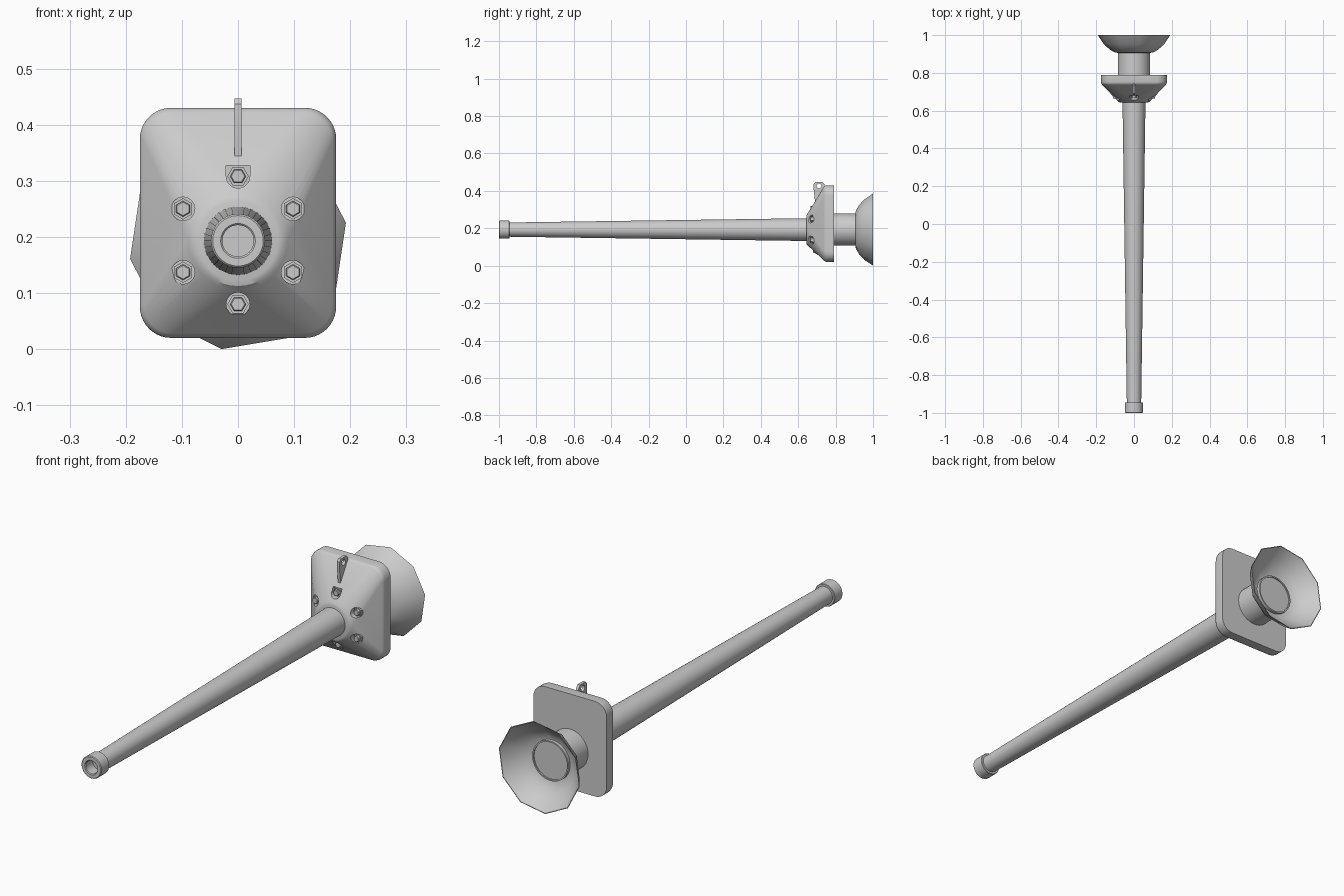
import bpy, bmesh, math
from mathutils import Vector

if "Cube" in bpy.data.objects:
    bpy.data.objects.remove(bpy.data.objects["Cube"])

AXIS_Z = 0.193          # height of the barrel axis
steel = bpy.data.materials.new("grey_steel")
steel.diffuse_color = (0.6, 0.6, 0.6, 1)
steel.use_nodes = True
steel.node_tree.nodes["Principled BSDF"].inputs["Base Color"].default_value = steel.diffuse_color


def make(name, bm, angle=30, smooth=True):
    """Turn a bmesh into a named object."""
    bmesh.ops.remove_doubles(bm, verts=bm.verts[:], dist=1e-5)
    bmesh.ops.recalc_face_normals(bm, faces=bm.faces[:])
    me = bpy.data.meshes.new(name)
    bm.to_mesh(me)
    bm.free()
    me.materials.append(steel)
    ob = bpy.data.objects.new(name, me)
    bpy.context.collection.objects.link(ob)
    if smooth:
        soften(ob, angle)
    return ob


def soften(ob, angle=30):
    bpy.ops.object.select_all(action='DESELECT')
    ob.select_set(True)
    bpy.context.view_layer.objects.active = ob
    bpy.ops.object.shade_smooth_by_angle(angle=math.radians(angle))


def loft(rings, closed=False):
    """Skin a list of point rings; cap the ends unless closed."""
    bm = bmesh.new()
    vs = [[bm.verts.new(p) for p in ring] for ring in rings]
    n = len(vs[0])
    pairs = list(zip(vs, vs[1:])) + ([(vs[-1], vs[0])] if closed else [])
    for a, b in pairs:
        for i in range(n):
            j = (i + 1) % n
            bm.faces.new((a[i], a[j], b[j], b[i]))
    if not closed:
        bm.faces.new(vs[0])
        bm.faces.new(vs[-1])
    return bm


def circle(r, y, n, x=0.0, z=AXIS_Z, turn=0.0):
    return [Vector((x + r * math.cos(turn + math.tau * i / n), y,
                    z + r * math.sin(turn + math.tau * i / n))) for i in range(n)]


def revolve(name, profile, n=32, turn=0.0, angle=30):
    """Spin (radius, y) points around the barrel axis."""
    return make(name, loft([circle(r, y, n, turn=turn) for r, y in profile]), angle)


def rounded_rect(hw, hh, r, y, cz, seg=10):
    pts = []
    for k, (sx, sz) in enumerate([(1, 1), (-1, 1), (-1, -1), (1, -1)]):
        for i in range(seg + 1):
            a = math.pi / 2 * (k + i / seg)
            pts.append(Vector((sx * (hw - r) + r * math.cos(a), y,
                               cz + sz * (hh - r) + r * math.sin(a))))
    return pts


def cut(ob, cutter):
    mod = ob.modifiers.new("cut", 'BOOLEAN')
    mod.operation, mod.solver, mod.object = 'DIFFERENCE', 'EXACT', cutter
    bpy.context.view_layer.objects.active = ob
    bpy.ops.object.modifier_apply(modifier=mod.name)
    bpy.data.objects.remove(cutter)


# Tapered barrel and hollow muzzle ring
revolve("barrel", [(0.038, -0.95), (0.061, 0.66)])
revolve("muzzle_ring", [(0.028, -0.90), (0.028, -0.997), (0.031, -1.0), (0.045, -1.0),
                        (0.048, -0.997), (0.048, -0.946), (0.046, -0.944),
                        (0.034, -0.944), (0.034, -0.90)])

# Shield: circle at the front growing into a rounded rectangle
R = 0.0005
CZ = 0.225
shield = make("shield", loft([
    rounded_rect(0.070 + R, 0.070 + R, 0.070, 0.643, AXIS_Z),
    rounded_rect(0.080 + R, 0.080 + R, 0.080, 0.646, AXIS_Z),
    rounded_rect(0.088 + R, 0.088 + R, 0.087, 0.653, AXIS_Z + 0.002),
    rounded_rect(0.168, 0.197, 0.052, 0.737, CZ),
    rounded_rect(0.173, 0.203, 0.055, 0.744, CZ),
    rounded_rect(0.175, 0.205, 0.056, 0.752, CZ),
    rounded_rect(0.175, 0.205, 0.056, 0.790, CZ)]), smooth=False)

# Bolt positions: x, z, pocket floor y
bolts = [(sx * 0.098, z, 0.684) for sx in (-1, 1) for z in (0.25, 0.137)]
bolts += [(0, 0.08, 0.700), (0, 0.308, 0.686)]

for i, (x, z, floor) in enumerate(bolts):
    outline = circle(0.021, 0, 24, x, z)
    if z > 0.3:   # the top pocket is U-shaped, open upward
        outline = [p if p.z <= z + 1e-6 else
                   Vector((math.copysign(0.021, p.x), 0, z + 0.019)) for p in outline]
        outline = [p for k, p in enumerate(outline) if (p - outline[k - 1]).length > 1e-4]
    rings = [[Vector((p.x, y, p.z)) for p in outline] for y in (0.60, floor)]
    cut(shield, make("pocket_cutter", loft(rings), smooth=False))

    # Hex flange and hex head
    turn = math.pi / 6 if x else 0
    make(f"bolt_flange_{i}", loft([circle(0.019, y, 6, x, z, turn)
                                   for y in (floor - 0.008, floor + 0.004)]), smooth=False)
    make(f"bolt_head_{i}", loft([circle(r, y, 6, x, z, turn) for r, y in
                                 ((0.012, floor - 0.020), (0.014, floor - 0.018),
                                  (0.014, floor))]), smooth=False)
soften(shield, 30)

# Lifting lug with a round eye
lug_side = [(0.692, 0.325), (0.683, 0.405), (0.683, 0.437), (0.692, 0.447),
            (0.730, 0.447), (0.739, 0.437), (0.750, 0.400), (0.750, 0.325)]
lug = make("lifting_lug", loft([[Vector((x, y, z)) for y, z in lug_side]
                                for x in (-0.006, 0.006)]), smooth=False)
eye = [[Vector((x, 0.711 + 0.013 * math.cos(math.tau * k / 16),
                0.426 + 0.013 * math.sin(math.tau * k / 16))) for k in range(16)]
       for x in (-0.05, 0.05)]
cut(lug, make("eye_cutter", loft(eye), smooth=False))
soften(lug, 30)

# Rear neck with a thin raised lip at its end
revolve("rear_neck", [(0.086, 0.78), (0.086, 0.925), (0.080, 0.925), (0.080, 0.920)], n=40)

# Ten-sided flared cup, thin walled
outer = [(0.085, 0.906), (0.103, 0.908), (0.132, 0.925), (0.163, 0.953), (0.195, 1.0)]
inner = [(0.192, 1.0), (0.159, 0.955), (0.129, 0.929), (0.101, 0.913), (0.083, 0.911)]
revolve("rear_cup", outer + inner, n=10, turn=math.radians(9.5), angle=50)
